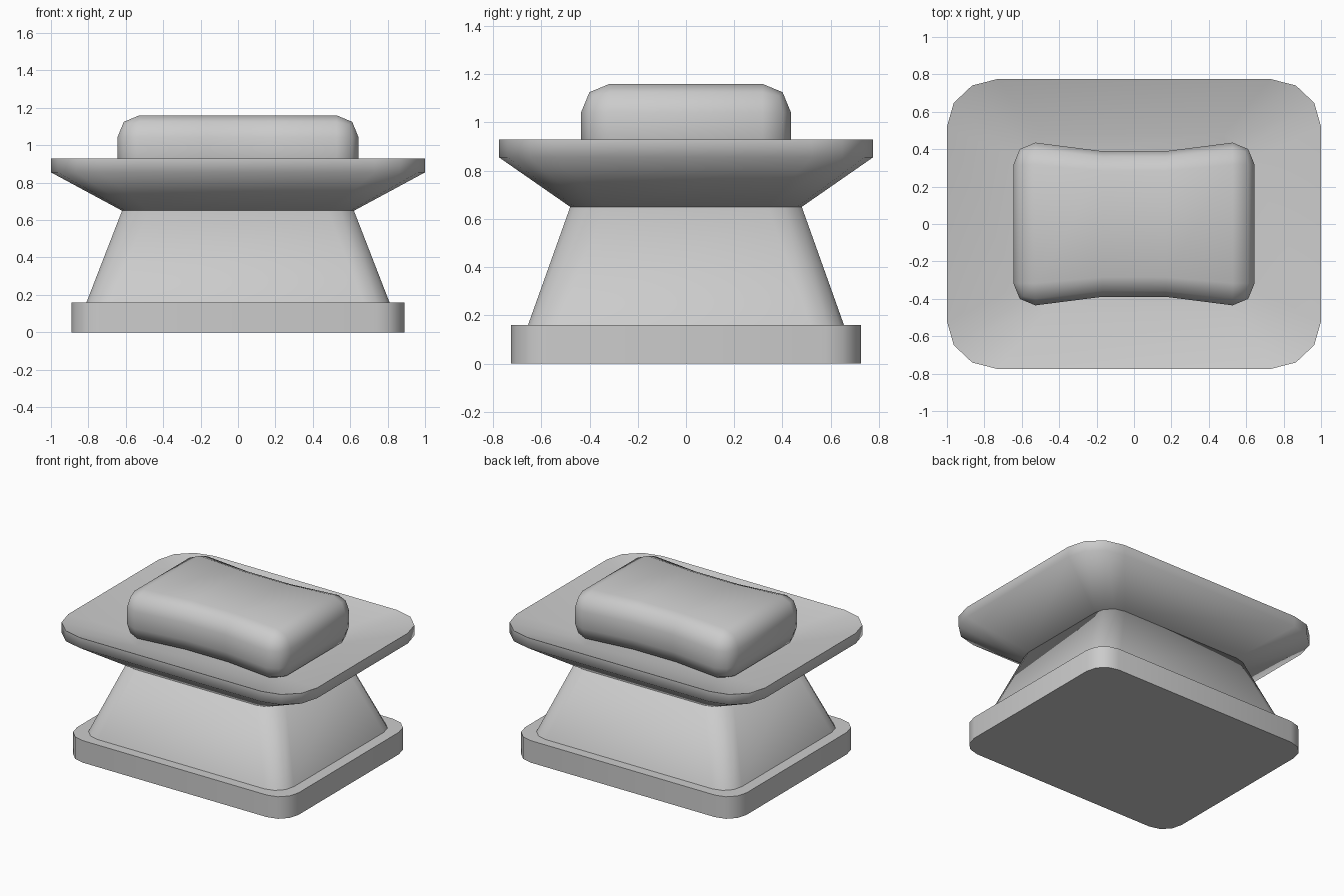
import bpy, bmesh, math

if "Cube" in bpy.data.objects:
    bpy.data.objects.remove(bpy.data.objects["Cube"])

grey = bpy.data.materials.new("plain_grey")
grey.diffuse_color = (0.6, 0.6, 0.6, 1)
grey.use_nodes = True
grey.node_tree.nodes["Principled BSDF"].inputs["Base Color"].default_value = grey.diffuse_color


def ring(bm, hx, hy, r, z, seg=3):
    """Rounded rectangle loop of vertices."""
    r = r if isinstance(r, tuple) else (r, r)
    verts = []
    for q, (sx, sy) in enumerate([(1, 1), (-1, 1), (-1, -1), (1, -1)]):
        for i in range(seg + 1):
            a = math.radians(90) * (q + i / seg)
            verts.append(bm.verts.new((sx * (hx - r[0]) + r[0] * math.cos(a),
                                       sy * (hy - r[1]) + r[1] * math.sin(a), z)))
    return verts


def finish(bm, name, angle):
    bmesh.ops.recalc_face_normals(bm, faces=bm.faces)
    mesh = bpy.data.meshes.new(name)
    bm.to_mesh(mesh)
    bm.free()
    obj = bpy.data.objects.new(name, mesh)
    bpy.context.collection.objects.link(obj)
    mesh.materials.append(grey)
    bpy.ops.object.select_all(action='DESELECT')
    obj.select_set(True)
    bpy.context.view_layer.objects.active = obj
    bpy.ops.object.shade_smooth_by_angle(angle=math.radians(angle))
    return obj


def loft(name, levels, angle=70):
    """Capped loft through rounded rectangles (half x, half y, radius, z)."""
    bm = bmesh.new()
    rings = [ring(bm, *lv) for lv in levels]
    n = len(rings[0])
    for a, b in zip(rings, rings[1:]):
        for i in range(n):
            j = (i + 1) % n
            bm.faces.new((a[i], a[j], b[j], b[i]))
    bm.faces.new(rings[0])
    bm.faces.new(rings[-1])
    return finish(bm, name, angle)


# Foot slab and tapering pedestal
loft("base_slab", [(0.89, 0.725, 0.15, 0), (0.89, 0.725, 0.15, 0.16)])
loft("pedestal", [(0.81, 0.655, 0.14, 0.16), (0.62, 0.48, 0.14, 0.65)])

# Flared tray with a shallow dished top
rim = (0.27, 0.255)
loft("tray", [(0.62, 0.48, 0.14, 0.65), (1.0, 0.775, rim, 0.855),
              (1.0, 0.775, rim, 0.93), (0.62, 0.48, 0.14, 0.825)])

# Rounded block resting in the tray, pinched at its waist
bm = bmesh.new()
bmesh.ops.create_cube(bm, size=1)
for v in bm.verts:
    v.co.x *= 1.29
    v.co.y *= 0.87
    v.co.z = v.co.z * 0.36 + 0.98
bmesh.ops.bevel(bm, geom=bm.edges[:], offset=0.118, segments=2, profile=0.5,
                affect='EDGES')
for x in (-0.17, 0.17):
    bmesh.ops.bisect_plane(bm, geom=bm.verts[:] + bm.edges[:] + bm.faces[:],
                           plane_co=(x, 0, 0), plane_no=(1, 0, 0))
for v in bm.verts:
    if abs(v.co.x) < 0.2:
        v.co.y *= 0.895
finish(bm, "soap_block", 60)
